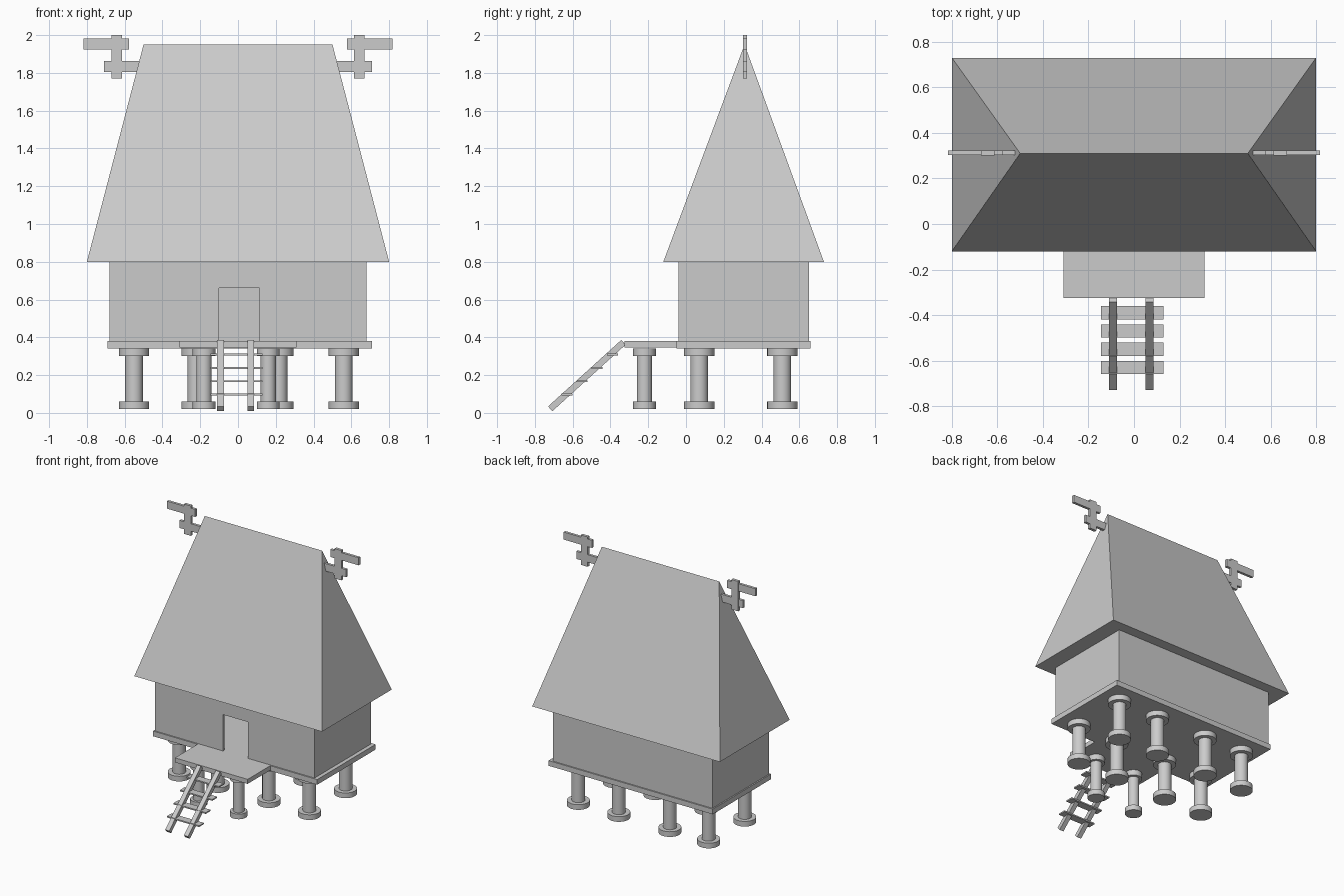
import bpy, bmesh, math
from mathutils import Vector, Matrix

if "Cube" in bpy.data.objects:
    bpy.data.objects.remove(bpy.data.objects["Cube"])


def mesh_obj(name, bm):
    bmesh.ops.recalc_face_normals(bm, faces=bm.faces)
    me = bpy.data.meshes.new(name)
    bm.to_mesh(me)
    bm.free()
    ob = bpy.data.objects.new(name, me)
    bpy.context.collection.objects.link(ob)
    return ob


def box(name, x, y, z, rot_x=0):
    """Box from (min, max) ranges, optionally tilted about its centre."""
    bm = bmesh.new()
    bmesh.ops.create_cube(bm, size=1)
    bm.transform(Matrix.Diagonal((x[1] - x[0], y[1] - y[0], z[1] - z[0], 1)))
    ob = mesh_obj(name, bm)
    ob.location = (sum(x) / 2, sum(y) / 2, sum(z) / 2)
    ob.rotation_euler.x = rot_x
    return ob


def post(name, x, y, r_cap, r_shaft):
    """Round stilt with a disc at each end, lathed from a profile."""
    prof = [(0, .02), (r_cap, .02), (r_cap, .06), (r_shaft, .06),
            (r_shaft, .30), (r_cap, .30), (r_cap, .342), (0, .342)]
    bm = bmesh.new()
    vs = [bm.verts.new((r, 0, z)) for r, z in prof]
    es = [bm.edges.new(p) for p in zip(vs, vs[1:])]
    bmesh.ops.spin(bm, geom=vs + es, axis=(0, 0, 1), cent=(0, 0, 0),
                   angle=math.tau, steps=32)
    bmesh.ops.remove_doubles(bm, verts=bm.verts, dist=1e-4)
    ob = mesh_obj(name, bm)
    ob.location = (x, y, 0)
    bpy.ops.object.select_all(action='DESELECT')
    ob.select_set(True)
    bpy.context.view_layer.objects.active = ob
    bpy.ops.object.shade_smooth_by_angle(angle=math.radians(40))


# Stilts under the house and the porch
for y in (.07, .51):
    for x in (-.55, -.22, .215, .56):
        post("house_stilt", x, y, .08, .047)
for x in (-.18, .16):
    post("porch_stilt", x, -.22, .06, .04)

# Floor and porch
box("floor", (-.69, .71), (-.05, .66), (.34, .38))
box("porch", (-.31, .31), (-.325, -.045), (.345, .38))

# Hollow walls with a doorway
t = .02
box("back_wall", (-.68, .68), (.65 - t, .65), (.38, .8))
box("front_wall_left", (-.68, -.10), (-.04, -.04 + t), (.38, .8))
box("front_wall_right", (.115, .68), (-.04, -.04 + t), (.38, .8))
box("door_lintel", (-.10, .115), (-.04, -.04 + t), (.66, .8))
for s in (-1, 1):
    xs = sorted((s * .68, s * (.68 - t)))
    box("side_wall", xs, (-.04 + t, .65 - t), (.38, .8))

# Steep hipped roof
bm = bmesh.new()
v = [bm.verts.new(p) for p in
     ((-.8, -.12, .8), (.8, -.12, .8), (.8, .73, .8), (-.8, .73, .8),
      (-.5, .31, 1.95), (.5, .31, 1.95))]
for f in ((0, 1, 5, 4), (2, 3, 4, 5), (1, 2, 5), (3, 0, 4), (3, 2, 1, 0)):
    bm.faces.new([v[i] for i in f])
mesh_obj("roof", bm)

# Ridge finials at both ends
for s in (-1, 1):
    for name, x0, x1, z0, z1, h in (
            ("finial_lower_bar", .50, .71, 1.805, 1.863, .01),
            ("finial_upright", .613, .671, 1.77, 2.0, .011),
            ("finial_upper_bar", .576, .817, 1.925, 1.983, .01)):
        box(name, sorted((s * x0, s * x1)), (.312 - h, .312 + h), (z0, z1))

# Ladder up to the porch
top, foot = Vector((0, -.335, .37)), Vector((0, -.715, .025))
d = top - foot
mid = (top + foot) / 2
half = d.length / 2 + .005
slope = math.atan2(d.z, d.y)
for x in (-.0925, .0675):
    box("ladder_rail", (x - .0175, x + .0175), (mid.y - half, mid.y + half),
        (mid.z - .017, mid.z + .017), slope)
for i in range(4):
    y, z = -.63 + i * .08, .097 + i * .0705
    box("ladder_rung", (-.145, .13), (y - .029, y + .029), (z - .005, z + .005))
